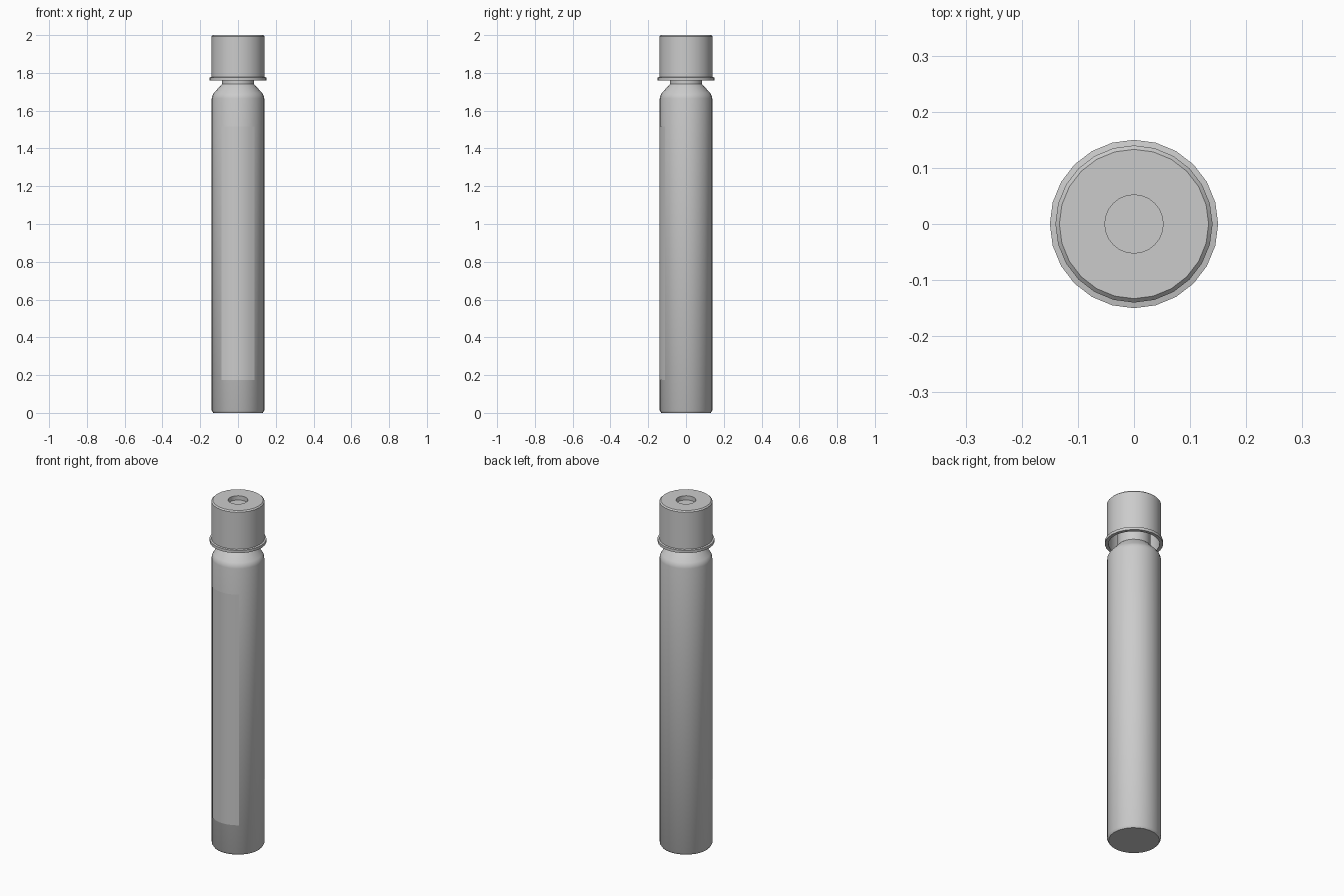
import bpy, bmesh
from math import cos, sin, pi, radians

if "Cube" in bpy.data.objects:
    bpy.data.objects.remove(bpy.data.objects["Cube"])

SEG = 24


def finish(name, bm, color=None):
    """Turn a bmesh into a smooth-shaded object with crisp edges."""
    bmesh.ops.recalc_face_normals(bm, faces=bm.faces)
    mesh = bpy.data.meshes.new(name)
    bm.to_mesh(mesh)
    bm.free()
    ob = bpy.data.objects.new(name, mesh)
    bpy.context.collection.objects.link(ob)
    bpy.ops.object.select_all(action='DESELECT')
    bpy.context.view_layer.objects.active = ob
    ob.select_set(True)
    bpy.ops.object.shade_smooth_by_angle(angle=radians(35))
    return ob


def lathe(name, profile, loop=False):
    """Revolve (radius, z) points around z; cap the ends or close the profile."""
    bm = bmesh.new()
    rings = [[bm.verts.new((r * cos(2 * pi * i / SEG), r * sin(2 * pi * i / SEG), z))
              for i in range(SEG)] for r, z in profile]
    pairs = list(zip(rings, rings[1:]))
    if loop:
        pairs.append((rings[-1], rings[0]))
    else:
        bm.faces.new(rings[0])
        bm.faces.new(rings[-1])
    for a, b in pairs:
        for i in range(SEG):
            j = (i + 1) % SEG
            bm.faces.new((a[i], a[j], b[j], b[i]))
    return finish(name, bm)


# Vial: chamfered base, straight wall, rounded shoulder, neck
lathe("vial_body", [(0.131, 0), (0.139, 0.012), (0.139, 1.665), (0.136, 1.68),
                    (0.128, 1.693), (0.092, 1.733), (0.085, 1.74), (0.085, 1.95)])

# Cap: hollow sleeve with flared bottom rim and a round opening on top
lathe("cap", [(0.052, 2.0), (0.133, 2.0), (0.14, 1.993), (0.14, 1.778),
              (0.15, 1.776), (0.15, 1.76), (0.132, 1.76), (0.132, 1.975),
              (0.052, 1.975)], loop=True)

# Septum: disc closing the opening below the cap
lathe("septum", [(0.12, 1.95), (0.12, 1.975)])

# Label: thin curved panel on the front
bm = bmesh.new()
columns = []
STEPS, HALF = 6, 37.5
for i in range(STEPS + 1):
    a = radians(-90 - HALF + 2 * HALF * i / STEPS)
    columns.append([bm.verts.new((0.1415 * cos(a), 0.1415 * sin(a), z)) for z in (0.175, 1.515)])
for a, b in zip(columns, columns[1:]):
    bm.faces.new((a[0], b[0], b[1], a[1]))
finish("label", bm)
